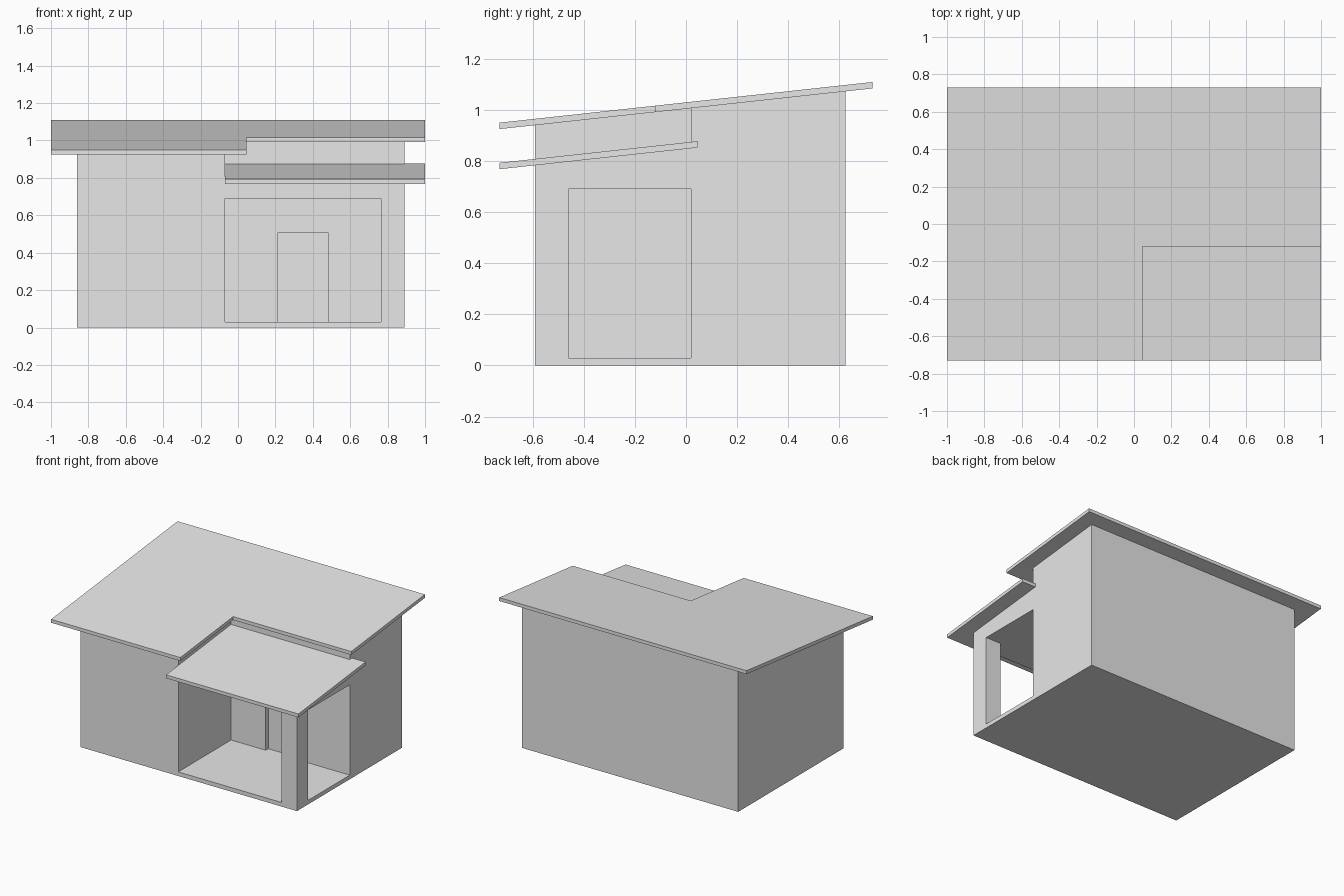
import bpy
import bmesh
from mathutils import Vector

cube = bpy.data.objects.get("Cube")
if cube:
    bpy.data.objects.remove(cube, do_unlink=True)

grey = bpy.data.materials.new("plain_grey")
grey.use_nodes = True
grey.diffuse_color = (0.8, 0.8, 0.8, 1)
grey.node_tree.nodes["Principled BSDF"].inputs["Base Color"].default_value = (0.8, 0.8, 0.8, 1)


def prism(name, outline, axis, start, end):
    """Extrude an outline: (y, z) points along X, or (x, y) points along Z."""
    def place(a, b):
        return Vector((start, a, b)) if axis == "X" else Vector((a, b, start))
    step = Vector((end - start, 0, 0)) if axis == "X" else Vector((0, 0, end - start))
    bm = bmesh.new()
    base = bm.faces.new([bm.verts.new(place(a, b)) for a, b in outline])
    grown = bmesh.ops.extrude_face_region(bm, geom=[base], use_keep_orig=True)
    tops = [v for v in grown["geom"] if isinstance(v, bmesh.types.BMVert)]
    bmesh.ops.translate(bm, verts=tops, vec=step)
    bmesh.ops.recalc_face_normals(bm, faces=bm.faces)
    mesh = bpy.data.meshes.new(name)
    bm.to_mesh(mesh)
    bm.free()
    mesh.materials.append(grey)
    obj = bpy.data.objects.new(name, mesh)
    bpy.context.collection.objects.link(obj)
    return obj


def rect(a0, a1, b0, b1):
    return [(a0, b0), (a1, b0), (a1, b1), (a0, b1)]


def cut(target, cutter):
    """Subtract the cutter, then discard it."""
    cutter.hide_render = True
    mod = target.modifiers.new("cut", "BOOLEAN")
    mod.operation = "DIFFERENCE"
    mod.solver = "EXACT"
    mod.object = cutter
    bpy.context.view_layer.objects.active = target
    bpy.ops.object.modifier_apply(modifier=mod.name)
    bpy.data.objects.remove(cutter, do_unlink=True)


EAVE, THICK, SLOPE = -0.73, 0.025, 0.109
FRONT, BACK = -0.59, 0.625
PORCH_LEFT, PORCH_BACK = -0.07, 0.02


def underside(y, eave_z):
    return eave_z + SLOPE * (y - EAVE)


def roof(name, x0, x1, y1, eave_z):
    low, high = eave_z, underside(y1, eave_z)
    outline = [(EAVE, low), (y1, high), (y1, high + THICK), (EAVE, low + THICK)]
    return prism(name, outline, "X", x0, x1)


MAIN_Z, PORCH_Z = 0.925, 0.768
SINK = 0.005  # walls reach slightly into the roof slabs

# Walls with a sloping top
walls = prism("house_walls", [
    (FRONT, 0), (BACK, 0),
    (BACK, underside(BACK, MAIN_Z) + SINK),
    (FRONT, underside(FRONT, MAIN_Z) + SINK)], "X", -0.86, 0.89)

# Step down above the porch
cut(walls, prism("step_cutter", [
    (-0.8, underside(-0.8, PORCH_Z) + SINK),
    (PORCH_BACK, underside(PORCH_BACK, PORCH_Z) + SINK),
    (PORCH_BACK, 1.3), (-0.8, 1.3)], "X", PORCH_LEFT, 1.1))

# Porch open to the front and side, leaving a corner post
cut(walls, prism("porch_cutter", [
    (PORCH_LEFT, -0.8), (0.765, -0.8), (0.765, -0.46),
    (1.1, -0.46), (1.1, PORCH_BACK), (PORCH_LEFT, PORCH_BACK)], "Z", 0.03, 0.69))

# Recessed door
cut(walls, prism("door_cutter", rect(0.21, 0.485, -0.05, 0.05), "Z", 0.03, 0.505))

# Main roof with a notch over the porch
main_roof = roof("main_roof", -1, 1, 0.73, MAIN_Z)
cut(main_roof, prism("notch_cutter", rect(0.045, 1.2, -1, -0.12), "Z", 0.5, 1.5))

# Lower porch roof
roof("porch_roof", PORCH_LEFT, 1, 0.045, PORCH_Z)
